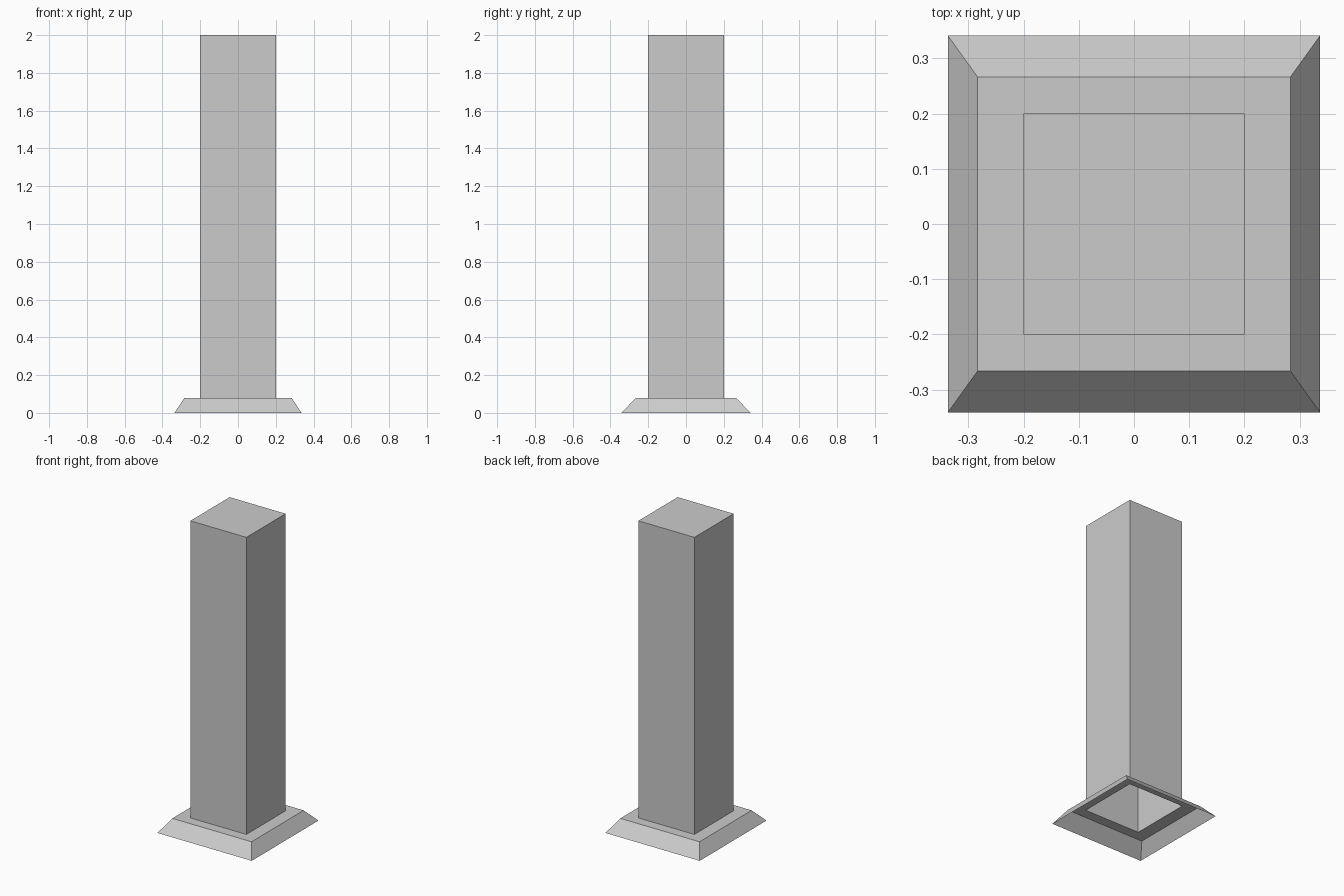
import bpy, bmesh

if "Cube" in bpy.data.objects:
    bpy.data.objects.remove(bpy.data.objects["Cube"])


def make_shell(name, rings, cap_top=False):
    """Rectangular rings (half_x, half_y, z) joined into an open-bottomed sheet."""
    bm = bmesh.new()
    loops = [[bm.verts.new((sx * hx, sy * hy, z))
              for sx, sy in ((-1, -1), (1, -1), (1, 1), (-1, 1))]
             for hx, hy, z in rings]
    for low, high in zip(loops, loops[1:]):
        for i in range(4):
            j = (i + 1) % 4
            bm.faces.new((low[i], low[j], high[j], high[i]))
    if cap_top:
        bm.faces.new(loops[-1])
    mesh = bpy.data.meshes.new(name)
    bm.to_mesh(mesh)
    bm.free()
    obj = bpy.data.objects.new(name, mesh)
    bpy.context.collection.objects.link(obj)
    return obj


BASE_H = 0.08

# Flared foot: sloped skirt, then flat ledge running in to the shaft
make_shell("base_skirt", [(0.337, 0.341, 0.0),
                          (0.283, 0.266, BASE_H),
                          (0.2, 0.2, BASE_H)])

# Hollow square shaft, closed at the top and open underneath
make_shell("pillar_shaft", [(0.2, 0.2, BASE_H), (0.2, 0.2, 2.0)], cap_top=True)
